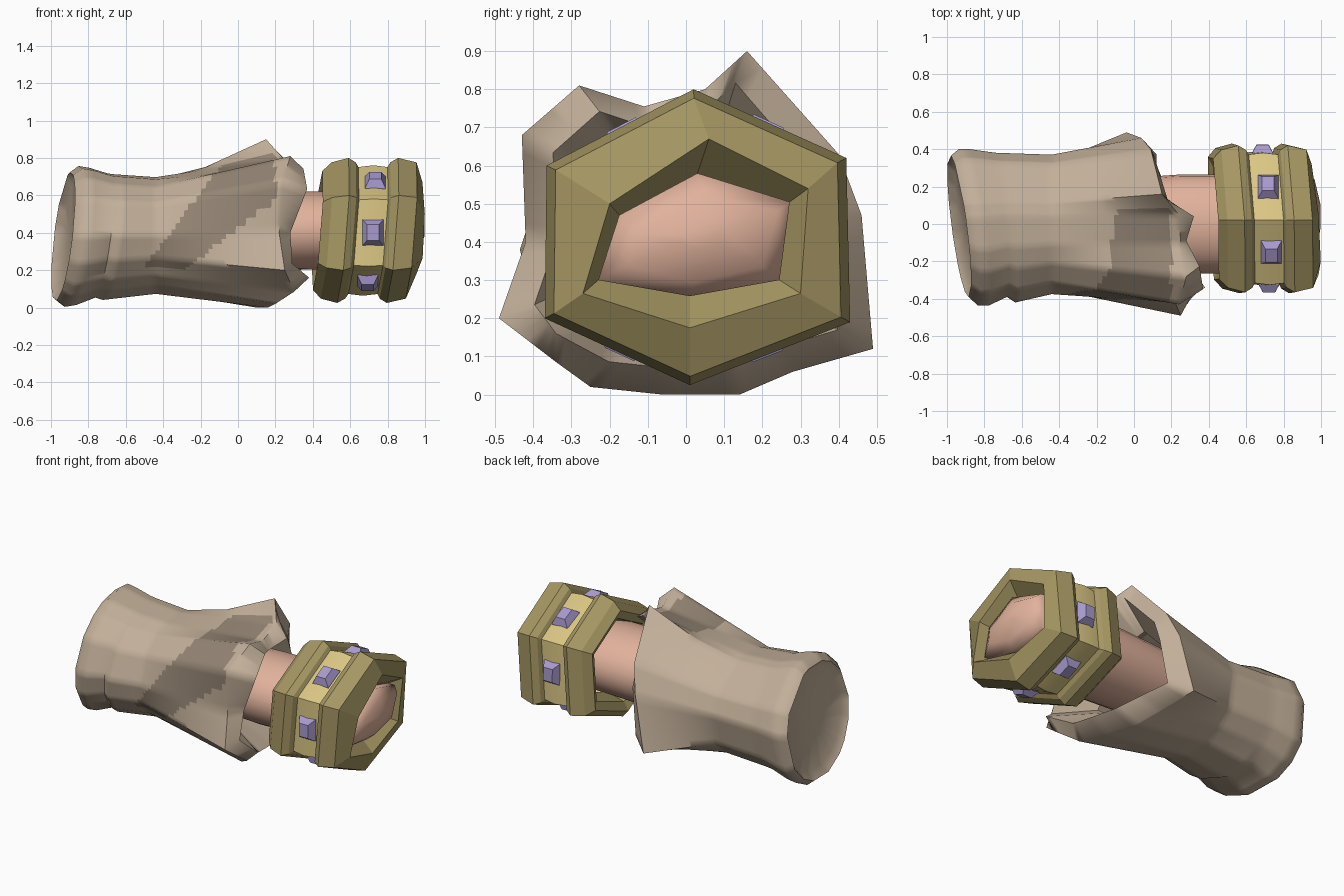
import bpy, bmesh, math
from mathutils import Vector

if "Cube" in bpy.data.objects:
    bpy.data.objects.remove(bpy.data.objects["Cube"])


def material(name, rgb):
    m = bpy.data.materials.new(name)
    lin = [((c / 255 + 0.055) / 1.055) ** 2.4 for c in rgb]
    m.diffuse_color = (*lin, 1)
    m.use_nodes = True
    m.node_tree.nodes["Principled BSDF"].inputs["Base Color"].default_value = m.diffuse_color
    return m


TAN = material("tan cloth", (194, 175, 153))
BROWN = material("brown cloth", (148, 133, 116))
OLIVE = material("olive metal", (166, 151, 99))
GOLD = material("pale gold", (219, 199, 132))
SKIN = material("skin", (226, 179, 157))
PURPLE = material("purple stone", (168, 154, 206))


def loft(name, rings, mats, rule=None, caps=(False, False), angle=35):
    """Skin closed rings that share a point count."""
    bm = bmesh.new()
    rows = [[bm.verts.new(p) for p in r] for r in rings]
    n = len(rows[0])
    for i, (a, b) in enumerate(zip(rows, rows[1:])):
        for j in range(n):
            k = (j + 1) % n
            f = bm.faces.new((a[j], a[k], b[k], b[j]))
            if rule:
                f.material_index = rule(i, f.calc_center_median())
    for row, cap in zip((rows[0], rows[-1]), caps):
        if cap:
            bm.faces.new(row)
    bmesh.ops.recalc_face_normals(bm, faces=bm.faces[:])
    me = bpy.data.meshes.new(name)
    bm.to_mesh(me)
    bm.free()
    ob = bpy.data.objects.new(name, me)
    bpy.context.collection.objects.link(ob)
    for m in mats:
        me.materials.append(m)
    bpy.ops.object.select_all(action='DESELECT')
    ob.select_set(True)
    bpy.context.view_layer.objects.active = ob
    if angle:
        bpy.ops.object.shade_smooth_by_angle(angle=math.radians(angle))
    return ob


# ---- sleeve: tilted round cuff flowing into a ragged opening ----
RIM = [Vector(p) for p in (
    (0.28, -0.28, 0.81), (0.24, -0.43, 0.68), (0.22, -0.42, 0.40),
    (0.25, -0.49, 0.20), (0.30, -0.34, 0.085), (0.20, -0.25, 0.02),
    (0.16, -0.06, 0.00), (0.10, 0.14, 0.00), (0.03, 0.28, 0.06),
    (-0.04, 0.49, 0.12), (0.04, 0.46, 0.47), (0.09, 0.40, 0.63),
    (0.15, 0.16, 0.90), (0.24, 0.05, 0.80), (0.25, -0.11, 0.755))]
# How far the inner lip sticks out past each rim point
LIP = (0.07, 0.13, 0.06, 0.04, 0.08, 0.09, 0.11, 0.13, 0.13, 0.12, 0.08, 0.03, 0.03, 0.08, 0.03)
CEN = Vector((0, 0, 0.40))
ANG = [math.atan2(p.z - CEN.z, p.y) for p in RIM]


def oval(x, ry, rz, tilt=0.0, cz=0.385, cy=0.0, bump=0.0):
    pts = []
    for a in ANG:
        y, z = ry * math.cos(a), rz * math.sin(a)
        if y < 0:
            y *= 1 + bump
        if z < 0 and y < 0.2:
            z *= 1 + bump * 0.6
        pts.append(Vector((x + tilt * (-0.055 * y / 0.42 + 0.045 * z / 0.38), cy + y, cz + z)))
    return pts


def mix(a, b, t):
    return [p.lerp(q, t) for p, q in zip(a, b)]


def split(ring, k=6):
    """Subdivide each edge of a ring."""
    n = len(ring)
    return [ring[j].lerp(ring[(j + 1) % n], s / k) for j in range(n) for s in range(k)]


waist = oval(-0.44, 0.375, 0.315)
chest = mix(waist, RIM, 0.45)
chest[12].z -= 0.03          # spike rises late
body = [oval(-0.90, 0.02, 0.02, 1, 0.38, -0.01), oval(-0.90, 0.34, 0.30, 1, 0.38, -0.01),
        oval(-0.935, 0.38, 0.345, 1, 0.38, -0.01), oval(-0.89, 0.42, 0.38, 1, 0.38, -0.015),
        oval(-0.83, 0.42, 0.37, 1, 0.38, -0.015), oval(-0.73, 0.39, 0.335, 1),
        oval(-0.69, 0.385, 0.33, 1, bump=0.09), waist, chest, RIM]
lip = [Vector((p.x + d, p.y * 0.81, 0.41 + (p.z - 0.41) * 0.83)) for p, d in zip(RIM, LIP)]
lip[4] = Vector((0.38, -0.34, 0.16))
inner = [Vector((p.x * 0.5 - 0.08, p.y * 0.55, 0.41 + (p.z - 0.41) * 0.55)) for p in RIM]

rings = []
for i, (a, b) in enumerate(zip(body, body[1:])):
    steps = 14 if i >= len(body) - 3 else 8 if i == len(body) - 4 else 1
    rings += [split(mix(a, b, s / steps)) for s in range(steps)]
rings.append(split(RIM))
last_outer = len(rings) - 1
rings += [split(lip), split(inner)]


def patch(i, c):
    """Diagonal dark patch across the front and top."""
    if i >= last_outer or c.y > 0.08 or c.z < 0.21:
        return 0
    left = -0.5 + (c.z - 0.22) * 0.76
    right = min(0.2, -0.12 + (c.z - 0.33) * 1.3)
    return int(left < c.x < right)


loft("sleeve", rings, [TAN, BROWN], patch, (True, False), 55)


# ---- forearm running into the bracelet ----
def circle(x, ry, rz, cy, cz, n=24):
    return [Vector((x, cy + ry * math.cos(2 * math.pi * j / n),
                    cz + rz * math.sin(2 * math.pi * j / n))) for j in range(n)]


loft("forearm", [circle(-0.1, 0.24, 0.20, 0, 0.41), circle(0.25, 0.265, 0.21, 0, 0.41),
                 circle(0.62, 0.265, 0.205, 0.0, 0.415), circle(0.80, 0.24, 0.18, 0.02, 0.41)],
     [SKIN], caps=(True, True))

# ---- bracelet: pointed-top hexagon with two raised rims and a band ----
HEX = [(0.02, 0.80), (-0.365, 0.60), (-0.37, 0.20), (0.01, 0.025), (0.43, 0.19), (0.42, 0.62)]
HC = (0.03, 0.41)


def lean(x, y, z):
    return Vector((x + 0.03 * (z - HC[1]) / 0.38 - 0.02 * (y - HC[0]) / 0.4, y, z))


def hexring(x, s):
    return [lean(x, HC[0] + (y - HC[0]) * s, HC[1] + (z - HC[1]) * s) for y, z in HEX]


HOLE = [(0.06, 0.67), (-0.20, 0.50), (-0.27, 0.265), (0.01, 0.175), (0.30, 0.265), (0.32, 0.54)]
STUMP = [(0.03, 0.58), (-0.175, 0.47), (-0.23, 0.30), (0.01, 0.258), (0.245, 0.30), (0.272, 0.505)]
TIP = [(0.05, 0.52), (-0.13, 0.42), (-0.15, 0.34), (0.02, 0.295), (0.20, 0.335), (0.24, 0.48)]


def flat(x, pts, skew=0.0):
    return [lean(x - skew * y, y, z) for y, z in pts]


loft("inner_rim", [hexring(*p) for p in (
    (0.56, 0.60), (0.45, 0.68), (0.425, 0.82), (0.47, 0.94), (0.56, 1.0), (0.60, 0.94),
    (0.625, 0.84))], [OLIVE], angle=0)
loft("outer_rim", [hexring(*p) for p in (
    (0.765, 0.84), (0.785, 0.94), (0.825, 1.0), (0.925, 0.94))]
    + [flat(0.97, HOLE, 0.05), flat(0.88, STUMP), hexring(0.86, 0.3)], [OLIVE], angle=0)
loft("band", [hexring(0.60, 0.87), hexring(0.695, 0.90), hexring(0.79, 0.87)], [GOLD])

# Faceted stump end inside the outer rim
loft("arm_end", [flat(0.87, STUMP), flat(0.93, STUMP), flat(0.97, TIP),
                 [Vector((0.998, 0.04 + (y - 0.04) * 0.3, 0.42 + (z - 0.42) * 0.3)) for y, z in TIP]],
     [SKIN], caps=(False, True), angle=70)

# ---- one tapered stud per bracelet side ----
for j in range(6):
    (y0, z0), (y1, z1) = HEX[j], HEX[(j + 1) % 6]
    mid = Vector((0, HC[0] + ((y0 + y1) / 2 - HC[0]) * 0.88, HC[1] + ((z0 + z1) / 2 - HC[1]) * 0.88))
    t = Vector((0, y1 - y0, z1 - z0)).normalized()
    out = Vector((0, t.z, -t.y))
    if out.dot(mid - Vector((0, *HC))) < 0:
        out = -out
    base = lean(0.705, mid.y, mid.z)

    def quad(w, l, h):
        return [base + Vector((a * w, 0, 0)) + t * (b * l) + out * h
                for a, b in ((-1, -1), (1, -1), (1, 1), (-1, 1))]
    loft(f"stud_{j + 1}", [quad(0.058, 0.072, -0.02), quad(0.055, 0.068, 0.005),
                           quad(0.032, 0.042, 0.047)],
         [PURPLE], caps=(True, True), angle=0)
